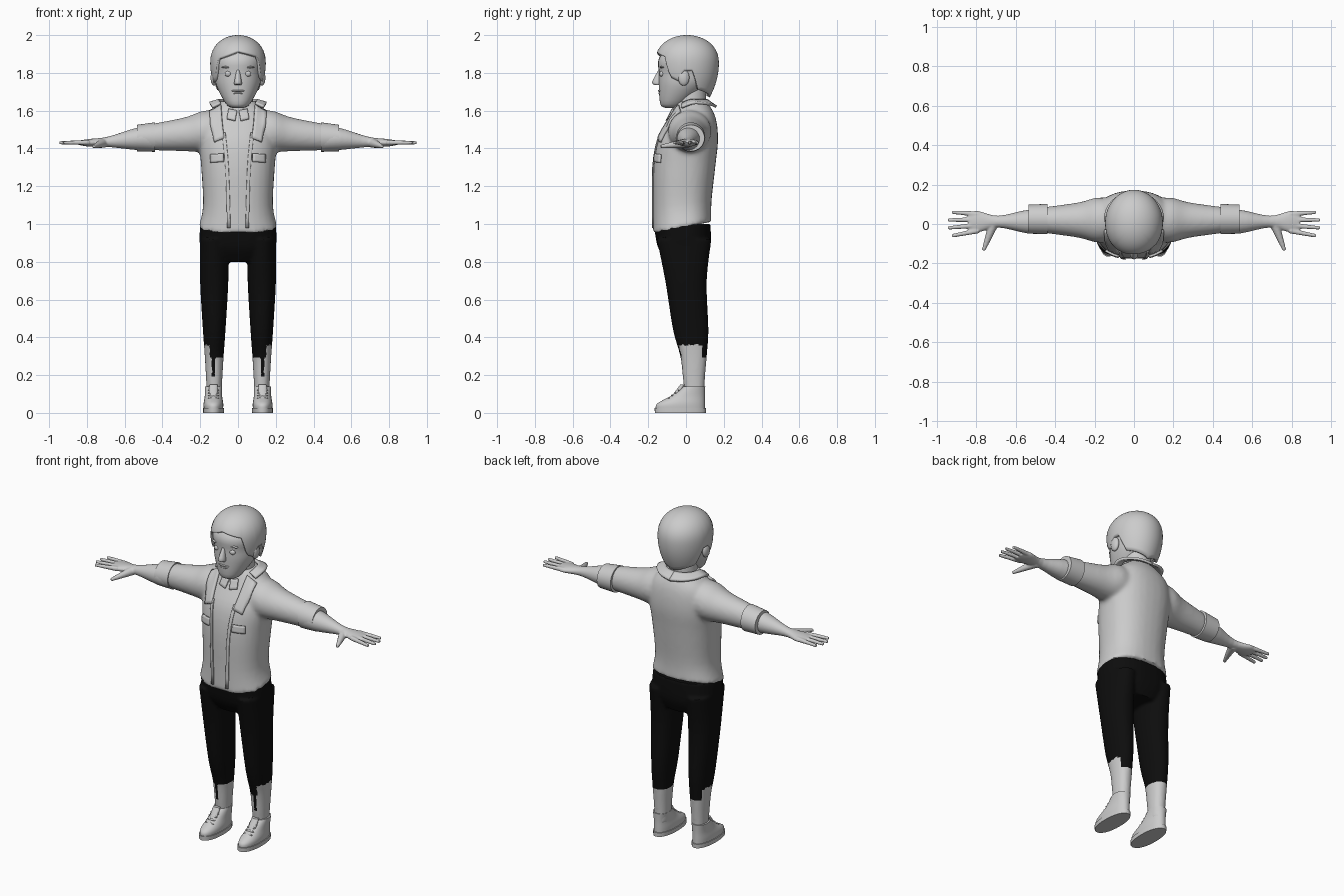
import bpy, bmesh, math
from mathutils import Matrix, Vector

if "Cube" in bpy.data.objects:
    bpy.data.objects.remove(bpy.data.objects["Cube"])


def material(name, value):
    mat = bpy.data.materials.new(name)
    mat.use_nodes = True
    colour = (value, value, value, 1)
    mat.diffuse_color = colour
    mat.node_tree.nodes["Principled BSDF"].inputs["Base Color"].default_value = colour
    return mat


GREY = material("light grey", .6)
BLACK = material("black", .004)
SIDES = (("left", 1), ("right", -1))


def spline(rows, steps=4):
    """Catmull-Rom curve through rows of numbers."""
    padded = [rows[0], *rows, rows[-1]]
    out = []
    for before, start, end, after in zip(padded, padded[1:], padded[2:], padded[3:]):
        for step in range(steps):
            t = step / steps
            out.append([q + t / 2 * (r - p + t * (2*p - 5*q + 4*r - w + t * (3*(q - r) + w - p)))
                        for p, q, r, w in zip(before, start, end, after)])
    return out + [list(rows[-1])]


def loft(bm, rows, axis="z", side=1, offset=0, sides=32, power=2, shear=None):
    """Rows hold position, centre, and two radii; offset is the constant second centre."""
    rings = []
    for position, centre, width, depth in spline(rows):
        ring = []
        for i in range(sides):
            angle = math.tau * i / sides
            co, si = math.cos(angle), math.sin(angle)
            u = offset + width * math.copysign(abs(co) ** (2 / power), co)
            v = centre + depth * math.copysign(abs(si) ** (2 / power), si)
            x, y, z = (position, u, v) if axis == "x" else (u, v, position)
            if shear:
                z += shear(y, z)
            ring.append(bm.verts.new((x * side, y, z)))
        rings.append(ring)
    for low, high in zip(rings, rings[1:]):
        for i in range(sides):
            bm.faces.new((low[i - 1], low[i], high[i], high[i - 1]))
    bm.faces.new(rings[0])
    bm.faces.new(rings[-1])


def finger(bm, side, start, end, radius, tip_radius):
    start, end = (Vector((p[0] * side, p[1], p[2])) for p in (start, end))
    way = end - start
    place = Matrix.Translation((start + end) / 2) @ way.to_track_quat("Z", "Y").to_matrix().to_4x4()
    bmesh.ops.create_cone(bm, cap_ends=True, segments=12, radius1=radius, radius2=tip_radius,
                          depth=way.length, matrix=place)


def finish(name, bm, voxel=0, smooth=0):
    """Make the object; a voxel size blends overlapping shapes into one skin."""
    bmesh.ops.recalc_face_normals(bm, faces=bm.faces)
    mesh = bpy.data.meshes.new(name)
    bm.to_mesh(mesh)
    bm.free()
    ob = bpy.data.objects.new(name, mesh)
    bpy.context.collection.objects.link(ob)
    if voxel:
        blend = ob.modifiers.new("blend", "REMESH")
        blend.mode, blend.voxel_size = "VOXEL", voxel
        soften = ob.modifiers.new("soften", "SMOOTH")
        soften.iterations = smooth
        graph = bpy.context.evaluated_depsgraph_get()
        ob.data = bpy.data.meshes.new_from_object(ob.evaluated_get(graph))
        ob.modifiers.clear()
    ob.data.materials.clear()
    ob.data.materials.append(GREY)
    bpy.ops.object.select_all(action="DESELECT")
    ob.select_set(True)
    bpy.context.view_layer.objects.active = ob
    bpy.ops.object.shade_smooth_by_angle(angle=math.radians(40))
    return ob


def part(name, rows, **options):
    bm = bmesh.new()
    loft(bm, rows, **options)
    return finish(name, bm)


def ball(name, side, location, size):
    bm = bmesh.new()
    bmesh.ops.create_uvsphere(bm, u_segments=20, v_segments=12, radius=1)
    bmesh.ops.scale(bm, vec=size, verts=bm.verts)
    x, y, z = location
    bmesh.ops.translate(bm, vec=(x * side, y, z), verts=bm.verts)
    return finish(name, bm)


def hem_slope(y, z):
    """Lift the back of the jacket hem, fading out towards the waist."""
    return .2 * y * max(0, 1 - (z - .98) / .3)


# Jacket body and sleeves in one skin
bm = bmesh.new()
loft(bm, [(.985, -.02, .21, .155), (1.1, -.02, .185, .155), (1.3, -.01, .195, .165), (1.45, .01, .205, .16),
          (1.57, .035, .175, .12), (1.65, .03, .09, .08)], power=2.3, shear=hem_slope)
for label, side in SIDES:
    loft(bm, [(.06, 1.49, .1, .11), (.18, 1.49, .115, .11), (.28, 1.475, .09, .09), (.46, 1.46, .065, .07)],
         axis="x", side=side, offset=.02)
jacket = finish("jacket", bm, voxel=.011, smooth=8)

# Rolled cuffs, forearms and hands
for label, side in SIDES:
    part(label + "_cuff", [(.44, 1.46, .077, .078), (.535, 1.455, .073, .07)], axis="x", side=side, offset=.025)
    bm = bmesh.new()
    loft(bm, [(.45, 1.45, .06, .062), (.54, 1.45, .06, .058), (.69, 1.435, .03, .027),
              (.79, 1.43, .054, .02), (.84, 1.43, .045, .012)], axis="x", side=side, offset=.012)
    for k in range(4):
        tip = .945 if k in (1, 2) else .925
        finger(bm, side, (.79, .05 - .028 * k, 1.432), (tip, .06 - .04 * k, 1.43), .014, .009)
    finger(bm, side, (.71, .01, 1.43), (.765, -.135, 1.41), .027, .009)
    finish(label + "_arm_and_hand", bm, voxel=.005, smooth=3)

# Hips and legs in one skin: dark trousers with a ragged hem, light shins
bm = bmesh.new()
loft(bm, [(.8, 0, .14, .1), (.88, -.01, .2, .14), (1, -.02, .2, .15)], power=2.4)
for label, side in SIDES:
    loft(bm, [(.08, .045, .038, .05), (.18, .042, .043, .058), (.3, .04, .05, .07), (.44, .025, .06, .094),
              (.7, 0, .075, .11), (.92, -.01, .075, .145)], side=side, offset=.126, power=2.2)
legs = finish("legs_and_trousers", bm, voxel=.009, smooth=4)
legs.data.materials.append(BLACK)
for face in legs.data.polygons:
    x, y, z = face.center
    hem = .36 if abs(x) > .15 and y < .085 else .29
    if y < 0 and abs(abs(x) - .13) < .008:
        hem = .19
    face.material_index = int(z > hem)

# Shoes
for label, side in SIDES:
    common = dict(side=side, offset=.13, power=2.2)
    part(label + "_sole", [(0, -.03, .055, .135), (.025, -.03, .056, .136)], **common)
    part(label + "_shoe", [(.02, -.03, .051, .13), (.05, -.026, .052, .126), (.09, .01, .046, .09),
                           (.14, .044, .046, .058)], **common)
    part(label + "_tongue", [(.09, -.055, .024, .02), (.15, -.018, .022, .012)], **common)
    for k in range(4):
        ball(label + "_lace", side, (.13, -.09 + .017 * k, .078 + .014 * k), (.03, .006, .006))

# Neck, shirt band and head
part("neck", [(1.54, .025, .085, .085), (1.74, .025, .075, .08)])
part("shirt_band", [(1.54, .015, .1, .1), (1.615, .018, .085, .09)])
part("head", [(1.615, -.075, .03, .035), (1.635, -.07, .063, .066), (1.73, -.018, .114, .126),
              (1.8, 0, .125, .144), (1.88, 0, .127, .142), (1.97, 0, .05, .06)], power=2.1)

# Face
part("nose", [(1.735, -.148, .016, .01), (1.75, -.152, .02, .028), (1.815, -.138, .008, .008)], sides=16)
ball("upper_lip", 1, (0, -.135, 1.705), (.036, .014, .006))
ball("lower_lip", 1, (0, -.132, 1.692), (.03, .014, .007))
for label, side in SIDES:
    ball(label + "_eye", side, (.052, -.128, 1.795), (.018, .013, .015))
    ball(label + "_brow", side, (.055, -.125, 1.83), (.032, .014, .006))
    ball(label + "_ear", side, (.128, -.012, 1.775), (.017, .03, .043))

# Hair cap: its lower edge follows the direction in degrees, counted from the front
EDGE = [(0, 1.915), (45, 1.88), (58, 1.77), (75, 1.75), (82, 1.81), (100, 1.81), (115, 1.71), (180, 1.67)]
AROUND, UP, WIDEST, TOP = 72, 24, 1.85, 2


def hair_edge(degrees):
    for (low, start), (high, end) in zip(EDGE, EDGE[1:]):
        if degrees <= high:
            return start + (end - start) * (degrees - low) / (high - low)


def hair_fullness(z):
    rise = (z - WIDEST) / (TOP - WIDEST)
    if rise > 0:
        return max(.01, math.sqrt(max(0, 1 - rise ** 2.3)))
    return 1 - .2 * rise * rise


bm = bmesh.new()
columns = []
for i in range(AROUND):
    angle = math.tau * i / AROUND
    si, co = math.sin(angle), math.cos(angle)
    bottom = hair_edge(math.degrees(math.acos(max(-1, min(1, co))))) + .012 * si * max(0, co)
    column = []
    for j in range(UP):
        z = bottom + (TOP - bottom) * math.sin(math.pi / 2 * j / (UP - 1))
        full = hair_fullness(z)
        column.append(bm.verts.new((.147 * full * si, .005 - .169 * full * co, z)))
    columns.append(column)
for i in range(AROUND):
    here, there = columns[i - 1], columns[i]
    for j in range(UP - 1):
        bm.faces.new((here[j], there[j], there[j + 1], here[j + 1]))
bm.faces.new([column[-1] for column in columns])
hair = finish("hair", bm)
shell = hair.modifiers.new("thickness", "SOLIDIFY")
shell.thickness, shell.offset = .02, -1


# Cloth strips, most of them laid over the jacket
def strip(name, side, inner, outer, thickness, lay=True):
    bm = bmesh.new()
    rows = []
    for start, end in zip(spline(inner), spline(outer)):
        points = [Vector(start).lerp(Vector(end), k / 4) for k in range(5)]
        rows.append([bm.verts.new((p.x * side, p.y, p.z)) for p in points])
    for row, following in zip(rows, rows[1:]):
        for k in range(4):
            bm.faces.new((row[k], row[k + 1], following[k + 1], following[k]))
    ob = finish(name, bm)
    if lay:
        wrap = ob.modifiers.new("lay", "SHRINKWRAP")
        wrap.target, wrap.offset, wrap.wrap_mode = jacket, .005, "ABOVE_SURFACE"
    cloth = ob.modifiers.new("thickness", "SOLIDIFY")
    cloth.thickness, cloth.offset = thickness, 0


def shifted(path, across):
    return [Vector(point) + Vector(across) for point in path]


for label, side in SIDES:
    turns = [(math.sin(k / 2), math.cos(k / 2)) for k in range(5)]
    strip(label + "_collar", side, [(.1 * si, .02 + .09 * co, 1.655 + .04 * min(0, co)) for si, co in turns],
          [(.15 * si, .03 + .13 * co, 1.62 + .02 * si + .05 * min(0, co)) for si, co in turns], .014, lay=False)
    lapel = [(.09, -.04, 1.63), (.085, -.1, 1.55), (.075, -.16, 1.46)]
    strip(label + "_lapel", side, lapel, shifted(lapel, (.062, 0, -.02)), .014)
    placket = [(.065, -.13, 1.48), (.05, -.18, 1.3), (.04, -.18, .98)]
    strip(label + "_placket", side, placket, shifted(placket, (.018, 0, 0)), .006)
    pocket = [(.08, -.18, 1.375), (.155, -.15, 1.37)]
    strip(label + "_pocket_flap", side, pocket, shifted(pocket, (0, 0, -.045)), .012)
    point = [(.005, -.08, 1.6), (.05, -.07, 1.61)]
    strip(label + "_shirt_point", side, point, shifted(point, (.01, -.03, -.05)), .01)
